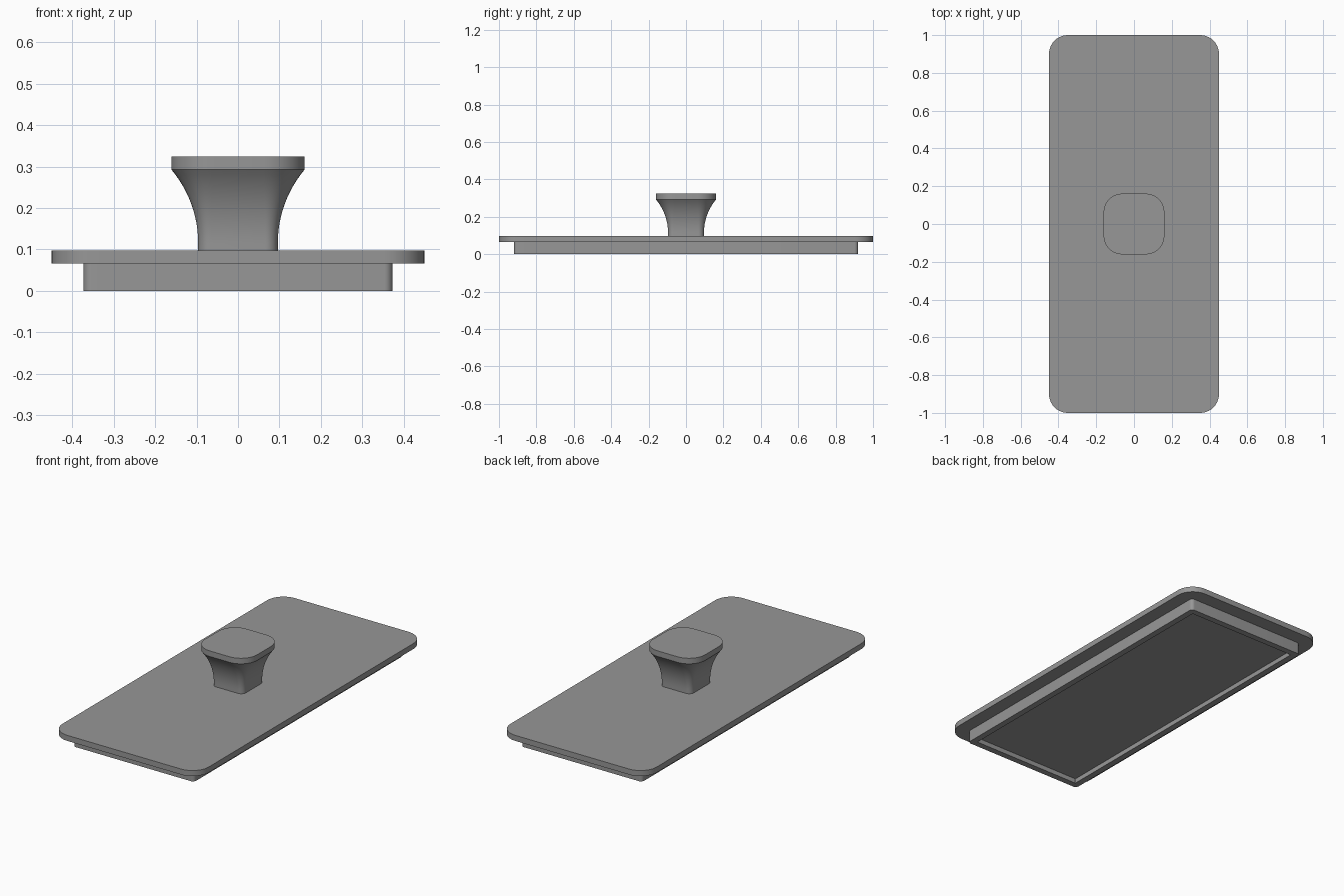
import bpy, bmesh, math

if "Cube" in bpy.data.objects:
    bpy.data.objects.remove(bpy.data.objects["Cube"])

grey = bpy.data.materials.new("mid_grey")
grey.diffuse_color = (0.31, 0.31, 0.31, 1)
grey.use_nodes = True
grey.node_tree.nodes["Principled BSDF"].inputs["Base Color"].default_value = grey.diffuse_color


def rounded_rect(hx, hy, r, z, seg=10):
    """Counter-clockwise rounded rectangle outline at height z."""
    pts = []
    for i, (sx, sy) in enumerate([(1, 1), (-1, 1), (-1, -1), (1, -1)]):
        for k in range(seg + 1):
            a = math.radians(90) * (i + k / seg)
            pts.append((sx * (hx - r) + r * math.cos(a),
                        sy * (hy - r) + r * math.sin(a), z))
    return pts


def loft(name, sections):
    """Closed solid through a list of (half_x, half_y, radius, z) sections."""
    bm = bmesh.new()
    loops = [[bm.verts.new(p) for p in rounded_rect(*s)] for s in sections]
    n = len(loops[0])
    for a, b in zip(loops, loops[1:]):
        for i in range(n):
            j = (i + 1) % n
            bm.faces.new((a[i], a[j], b[j], b[i]))
    bm.faces.new(loops[0][::-1])
    bm.faces.new(loops[-1])
    bmesh.ops.recalc_face_normals(bm, faces=bm.faces)
    mesh = bpy.data.meshes.new(name)
    bm.to_mesh(mesh)
    bm.free()
    mesh.materials.append(grey)
    obj = bpy.data.objects.new(name, mesh)
    bpy.context.collection.objects.link(obj)
    bpy.ops.object.select_all(action='DESELECT')
    obj.select_set(True)
    bpy.context.view_layer.objects.active = obj
    bpy.ops.object.shade_smooth_by_angle(angle=math.radians(30))
    return obj


# Lid plate
loft("lid_plate", [(0.45, 1.0, 0.1, 0.066), (0.45, 1.0, 0.1, 0.097)])

# Inset lip with a shallow recess underneath
loft("inset_lip", [(0.338, 0.885, 0.004, 0.026), (0.338, 0.885, 0.004, 0.0),
                   (0.373, 0.92, 0.02, 0.0), (0.373, 0.92, 0.02, 0.07)])

# Knob neck: straight at the foot, then flaring out along an arc
base, flare, z0, z1 = 0.096, 0.065, 0.115, 0.293
radius = (flare ** 2 + (z1 - z0) ** 2) / (2 * flare)
sweep = math.asin((z1 - z0) / radius)
neck = [(base, base, 0.03, 0.09)]
for k in range(13):
    t = sweep * k / 12
    d = radius * (1 - math.cos(t))
    neck.append((base + d, base + d, 0.03 + d * 1.08, z0 + radius * math.sin(t)))
loft("knob_neck", neck)

# Knob cap
loft("knob_cap", [(0.161, 0.161, 0.1, 0.293), (0.161, 0.161, 0.1, 0.324)])
